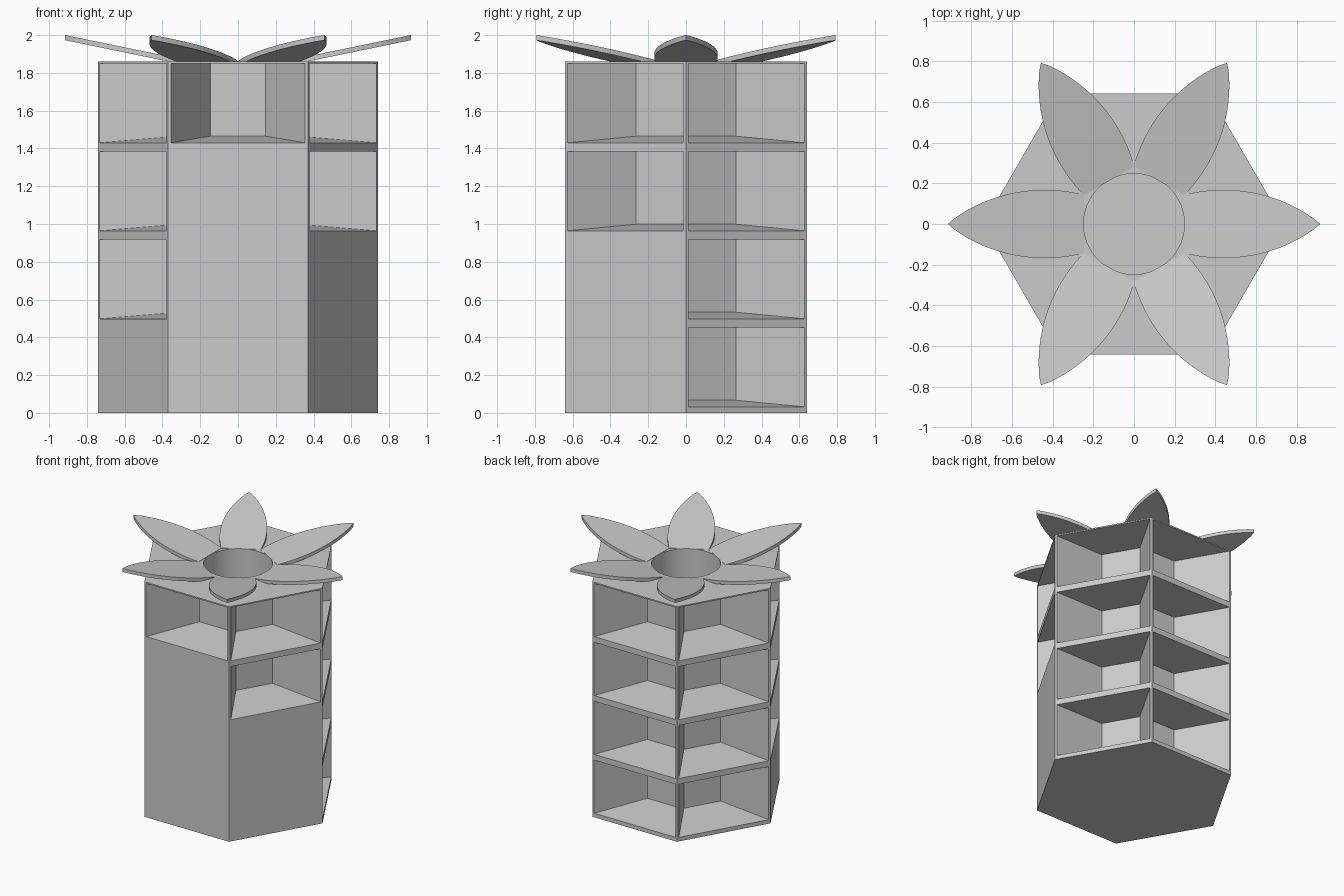
import bpy, bmesh, math
from mathutils import Matrix

cube = bpy.data.objects.get("Cube")
if cube:
    bpy.data.objects.remove(cube, do_unlink=True)

grey = bpy.data.materials.new("light_grey")
grey.use_nodes = True
colour = (0.6, 0.6, 0.6, 1)
grey.diffuse_color = colour
grey.node_tree.nodes["Principled BSDF"].inputs["Base Color"].default_value = colour

HEIGHT, RADIUS, APOTHEM = 1.86, 0.74, 0.64
TAN30 = math.tan(math.radians(30))


def make_object(name, bm):
    bmesh.ops.recalc_face_normals(bm, faces=bm.faces)
    mesh = bpy.data.meshes.new(name)
    bm.to_mesh(mesh)
    bm.free()
    mesh.materials.append(grey)
    obj = bpy.data.objects.new(name, mesh)
    bpy.context.collection.objects.link(obj)
    return obj


def add_loft(bm, lower, upper):
    """Closed solid between two matching rings of points."""
    low = [bm.verts.new(p) for p in lower]
    top = [bm.verts.new(p) for p in upper]
    n = len(low)
    bm.faces.new(low[::-1])
    bm.faces.new(top)
    for i in range(n):
        j = (i + 1) % n
        bm.faces.new((low[i], low[j], top[j], top[i]))
    return low + top


def ring(radius, count, z):
    return [(radius * math.cos(math.tau * i / count),
             radius * math.sin(math.tau * i / count), z) for i in range(count)]


def spin(bm, verts, step):
    bmesh.ops.rotate(bm, verts=verts, cent=(0, 0, 0),
                     matrix=Matrix.Rotation(math.radians(60 * step), 3, 'Z'))


def smooth(obj):
    bpy.ops.object.select_all(action='DESELECT')
    obj.select_set(True)
    bpy.context.view_layer.objects.active = obj
    bpy.ops.object.shade_smooth_by_angle(angle=math.radians(30))


def cut(target, cutter):
    cutter.hide_render = True
    mod = target.modifiers.new("cut", 'BOOLEAN')
    mod.operation, mod.solver, mod.object = 'DIFFERENCE', 'EXACT', cutter
    bpy.context.view_layer.objects.active = target
    bpy.ops.object.modifier_apply(modifier=mod.name)
    bpy.data.objects.remove(cutter, do_unlink=True)


# Hexagonal tower
bm = bmesh.new()
add_loft(bm, ring(RADIUS, 6, 0), ring(RADIUS, 6, HEIGHT))
tower = make_object("hexagonal_tower", bm)

# Compartments, filled from the top; floors rise gently inward
INNER, OUTER = 0.276, 0.70
bm = bmesh.new()
for side, count in enumerate((1, 2, 4, 4, 4, 3)):
    for level in range(count):
        front_z = 1.43 - 0.466 * level
        ceiling = front_z + 0.42
        lower, upper = [], []
        for depth, sign in ((OUTER, -1), (OUTER, 1), (INNER, 1), (INNER, -1)):
            x = sign * (depth * TAN30 - 0.0145)
            floor = front_z + 0.035 * (APOTHEM - depth) / (APOTHEM - INNER)
            lower.append((x, -depth, floor))
            upper.append((x, -depth, ceiling))
        spin(bm, add_loft(bm, lower, upper), side)
cut(tower, make_object("compartment_cutter", bm))

# Round well down the middle
bm = bmesh.new()
add_loft(bm, ring(0.248, 64, 0.03), ring(0.248, 64, 2.1))
cut(tower, make_object("well_cutter", bm))
smooth(tower)

# Petals: circular-arc outlines, tilted upward toward the tip
BASE, TIP, STEPS = 0.245, 0.915, 20


def petal_half_width(x):
    return max(0, math.sqrt(0.77 ** 2 - (x - 0.44) ** 2) - 0.602)


def petal_top(x):
    return HEIGHT + 0.002 + 0.206 * (x - BASE)


xs = [BASE + (TIP - BASE) * i / STEPS for i in range(STEPS + 1)]
outline = [(x, -petal_half_width(x)) for x in xs[:-1]] + [(TIP, 0)]
outline += [(x, petal_half_width(x)) for x in reversed(xs[:-1])]
for k in range(6):
    bm = bmesh.new()
    upper = [(x, y, petal_top(x)) for x, y in outline]
    lower = [(x, y, max(HEIGHT - 0.006, petal_top(x) - 0.027)) for x, y in outline]
    spin(bm, add_loft(bm, lower, upper), k)
    smooth(make_object(f"petal_{k + 1}", bm))
